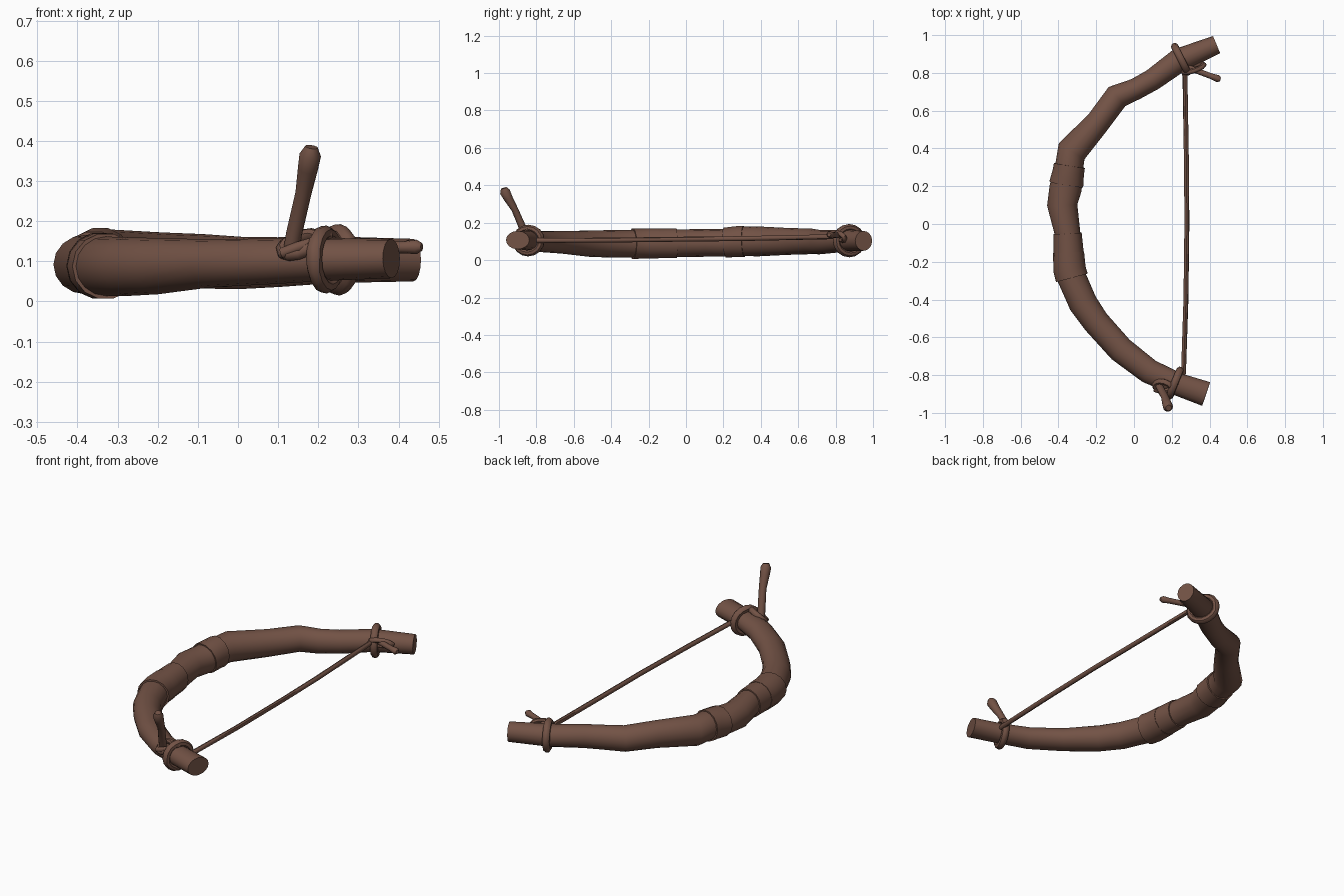
import bpy, bmesh, math
from mathutils import Vector

cube = bpy.data.objects.get("Cube")
if cube:
    bpy.data.objects.remove(cube)

wood = bpy.data.materials.new("brown wood")
colour = (0.17, 0.085, 0.06, 1)
wood.diffuse_color = colour
wood.use_nodes = True
wood.node_tree.nodes["Principled BSDF"].inputs["Base Color"].default_value = colour


def tube(name, rows, sides=12, closed=False):
    """Sweep an ellipse along rows of (position, side radius, up radius)."""
    bm = bmesh.new()
    pts = [Vector(r[0]) for r in rows]
    n = len(rows)
    rings, up = [], Vector((0, 0, 1))
    for i, (p, rs, ru) in enumerate(rows):
        if closed:
            d = pts[(i + 1) % n] - pts[i - 1]
        else:
            d = pts[min(i + 1, n - 1)] - pts[max(i - 1, 0)]
        d.normalize()
        if i == 0 and abs(d.z) > 0.8:
            up = Vector((1, 0, 0))
        side = d.cross(up).normalized()
        up = side.cross(d)
        ring = []
        for k in range(sides):
            a = math.tau * k / sides
            ring.append(bm.verts.new(pts[i] + side * math.cos(a) * rs + up * math.sin(a) * ru))
        rings.append(ring)
    for i in range(n if closed else n - 1):
        a, b = rings[i], rings[(i + 1) % n]
        for k in range(sides):
            j = (k + 1) % sides
            bm.faces.new((a[k], a[j], b[j], b[k]))
    if not closed:
        bm.faces.new(rings[0])
        bm.faces.new(rings[-1])
    bmesh.ops.recalc_face_normals(bm, faces=bm.faces)
    mesh = bpy.data.meshes.new(name)
    bm.to_mesh(mesh)
    bm.free()
    ob = bpy.data.objects.new(name, mesh)
    bpy.context.collection.objects.link(ob)
    mesh.materials.append(wood)
    bpy.ops.object.select_all(action='DESELECT')
    ob.select_set(True)
    bpy.context.view_layer.objects.active = ob
    bpy.ops.object.shade_smooth_by_angle(angle=math.radians(45))
    return ob


def cord(name, points, r, closed=False, sides=8):
    return tube(name, [(p, r, r) for p in points], sides, closed)


# Gnarled bow limb: x, y, z, side radius, up radius
limb = [((x, y, z), rs, ru) for x, y, z, rs, ru in [
    (.437, .95, .103, .049, .053), (.24, .868, .104, .064, .058),
    (.10, .765, .098, .058, .062), (.01, .715, .096, .057, .065),
    (-.09, .675, .1, .067, .068), (-.19, .54, .1, .065, .072),
    (-.33, .385, .1, .08, .08), (-.345, .29, .1, .075, .078),
    (-.362, .19, .092, .086, .074), (-.38, .1, .092, .08, .074),
    (-.352, -.05, .09, .068, .074), (-.34, -.26, .088, .078, .074),
    (-.27, -.42, .087, .076, .073), (-.20, -.52, .088, .071, .07),
    (-.07, -.665, .095, .07, .06), (.08, -.78, .1, .066, .057),
    (.23, -.848, .105, .06, .053), (.382, -.9, .107, .066, .049)]]
tube("bow_limb", limb, 16)


def section(y):
    """Limb section at depth y."""
    for (p, a, b), (q, c, d) in zip(limb, limb[1:]):
        if p[1] >= y >= q[1]:
            t = (p[1] - y) / (p[1] - q[1])
            return Vector(p).lerp(Vector(q), t), a + (c - a) * t, b + (d - b) * t


# Grip wraps: thin sleeves following the limb
for i, (y0, y1, grow) in enumerate([(.31, .21, .007), (-.05, -.155, .007), (-.15, -.285, .009)]):
    rows = []
    for k in range(4):
        p, rs, ru = section(y0 + (y1 - y0) * k / 3)
        rows.append((p, rs + grow, ru + grow))
    tube("grip_wrap_%d" % (i + 1), rows, 14)


def limb_loop(name, y, r):
    """Cord ring tied round the limb."""
    p, rs, ru = section(y)
    d = (section(y - .02)[0] - section(y + .02)[0]).normalized()
    side = d.cross(Vector((0, 0, 1))).normalized()
    up = side.cross(d)
    pts = []
    for k in range(16):
        a = math.tau * k / 16
        pts.append(p + side * math.cos(a) * (rs + r * .6) + up * math.sin(a) * (ru + r * .6))
    cord(name, pts, r, True)


limb_loop("back_string_loop", .872, .02)
limb_loop("front_string_loop", -.842, .02)

# Bow string
cord("bow_string", [(.255, .84, .125), (.27, .78, .125), (.278, .3, .115), (.28, 0, .112),
                    (.275, -.4, .107), (.262, -.79, .105), (.24, -.83, .105)], .013)


def ring(name, centre, u, v, r):
    pts = [Vector(centre) + Vector(u) * math.cos(math.tau * k / 12)
           + Vector(v) * math.sin(math.tau * k / 12) for k in range(12)]
    cord(name, pts, r, True)


# Knots and the twig toggles pushed through them
ring("front_knot", (.155, -.862, .142), (.045, -.012, .012), (.005, .025, .022), .016)
cord("front_knot_tail", [(.11, -.875, .12), (.15, -.89, .135), (.2, -.875, .15), (.225, -.84, .165)], .014)
ring("back_knot", (.315, .825, .125), (.055, .018, 0), (0, -.014, .02), .014)
tube("front_toggle", [((.13, -.85, .11), .02, .02), ((.14, -.872, .17), .02, .02),
                      ((.163, -.915, .27), .018, .02), ((.174, -.95, .33), .024, .025),
                      ((.18, -.968, .365), .028, .027), ((.183, -.974, .385), .016, .016)])
tube("back_toggle", [((.27, .835, .13), .015, .015), ((.34, .808, .133), .015, .015),
                     ((.41, .782, .135), .015, .015), ((.445, .769, .136), .019, .018),
                     ((.458, .765, .136), .01, .01)])
